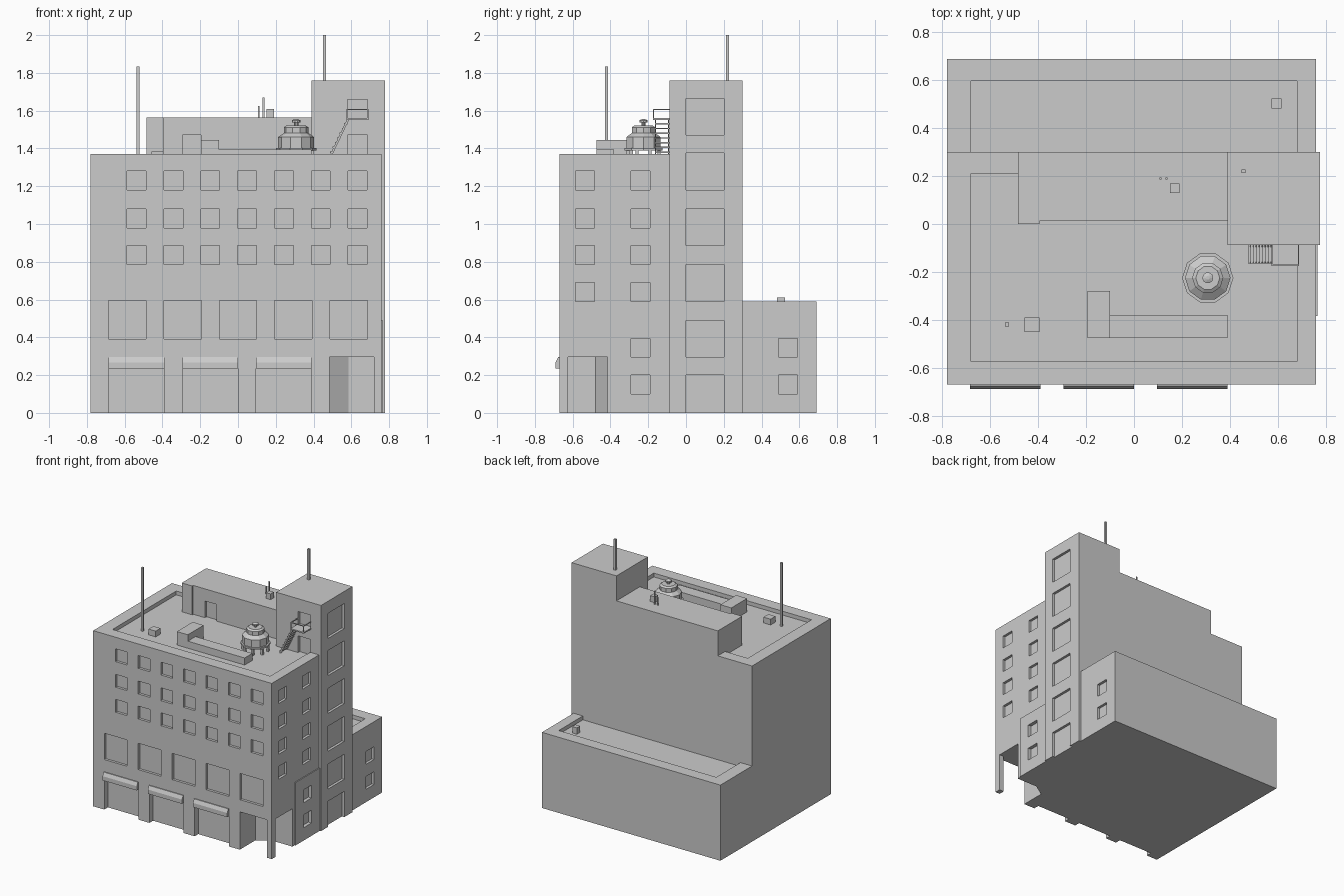
import bpy, bmesh
from math import cos, sin, tau
from mathutils import Vector

cube = bpy.data.objects.get("Cube")
if cube:
    bpy.data.objects.remove(cube, do_unlink=True)

GREY = (0.6, 0.6, 0.6, 1)
concrete = bpy.data.materials.new("light_grey")
concrete.use_nodes = True
concrete.diffuse_color = GREY
concrete.node_tree.nodes["Principled BSDF"].inputs["Base Color"].default_value = GREY


def finish(name, bm):
    bmesh.ops.recalc_face_normals(bm, faces=bm.faces[:])
    mesh = bpy.data.meshes.new(name)
    bm.to_mesh(mesh)
    bm.free()
    mesh.materials.append(concrete)
    ob = bpy.data.objects.new(name, mesh)
    bpy.context.scene.collection.objects.link(ob)
    return ob


def boxes(name, spans):
    """One object from boxes given as (x0, x1, y0, y1, z0, z1)."""
    bm = bmesh.new()
    for x0, x1, y0, y1, z0, z1 in spans:
        for v in bmesh.ops.create_cube(bm, size=1)["verts"]:
            v.co = ((x0 + x1) / 2 + v.co.x * (x1 - x0),
                    (y0 + y1) / 2 + v.co.y * (y1 - y0),
                    (z0 + z1) / 2 + v.co.z * (z1 - z0))
    return finish(name, bm)


def prism(name, points, offset):
    bm = bmesh.new()
    face = bm.faces.new([bm.verts.new(p) for p in points])
    new = bmesh.ops.extrude_face_region(bm, geom=[face])["geom"]
    bmesh.ops.translate(bm, vec=Vector(offset),
                        verts=[g for g in new if isinstance(g, bmesh.types.BMVert)])
    return finish(name, bm)


def combine(ob, other, operation):
    other.hide_render = True
    mod = ob.modifiers.new(operation.title(), "BOOLEAN")
    mod.operation, mod.solver, mod.object = operation, "EXACT", other
    bpy.context.view_layer.objects.active = ob
    bpy.ops.object.modifier_apply(modifier=mod.name)
    bpy.data.objects.remove(other, do_unlink=True)


# Main masses: the hollowed roofs come first, then the parts standing on them
ROOF, FLOOR, LEFT, RIGHT, FRONT, BACK = 1.37, 1.34, -0.78, 0.76, -0.67, 0.30
TOWER_X, TOWER_Y = 0.777, -0.087
building = boxes("building", [(LEFT, RIGHT, FRONT, BACK, 0, ROOF)])
combine(building, boxes("roof_hollow", [(-0.68, 0.68, -0.575, 0.21, FLOOR, 1.5)]), "DIFFERENCE")
wing = boxes("rear_wing", [(LEFT, RIGHT, BACK, 0.69, 0, 0.59)])
combine(wing, boxes("wing_hollow", [(-0.68, 0.68, 0.2, 0.597, 0.56, 0.8)]), "DIFFERENCE")
combine(building, wing, "UNION")
combine(building, boxes("penthouse", [(-0.45, 0.45, 0.0125, BACK, 1.3, 1.565)]), "UNION")
combine(building, boxes("penthouse_end", [(-0.485, -0.395, 0, BACK, 1.3, 1.565)]), "UNION")
combine(building, boxes("tower", [(0.39, TOWER_X, TOWER_Y, BACK, 0, 1.76)]), "UNION")
combine(building, boxes("side_panel", [(0.7, 0.767, -0.385, -0.05, 0, 0.49)]), "UNION")

# Window, door and shop openings
D = 0.02
openings = []


def front_opening(x, width, z0, z1, y=FRONT, depth=D):
    openings.append((x, x + width, y - 0.04, y + depth, z0, z1))


def side_opening(y, width, z0, z1, x=RIGHT):
    openings.append((x - D, x + 0.04, y, y + width, z0, z1))


for z in (0.785, 0.98, 1.18):
    for i in range(7):
        front_opening(-0.587 + i * 0.195, 0.1, z, z + 0.1)
for i in range(5):
    front_opening(-0.685 + i * 0.293, 0.198, 0.39, 0.595)
for z in (0.59, 0.785, 0.98, 1.18):
    side_opening(-0.585, 0.1, z, z + 0.1)
for z in (0.1, 0.295, 0.59, 0.785, 0.98, 1.18):
    side_opening(-0.29, 0.1, z, z + 0.1)
for z in (0.1, 0.295):
    side_opening(0.49, 0.1, z, z + 0.1)
for z in (0.295, 0.59, 0.885, 1.18, 1.47):
    side_opening(0, 0.2, z, z + 0.195, TOWER_X)
side_opening(0, 0.2, -0.05, 0.2, TOWER_X)
front_opening(0.58, 0.105, 1.56, 1.66, TOWER_Y)
front_opening(0.58, 0.105, FLOOR, 1.47, TOWER_Y)
front_opening(-0.295, 0.1, FLOOR, 1.47, 0.0125)
BAYS = (-0.685, -0.295, 0.095)
for x in BAYS:
    front_opening(x, 0.295, -0.05, 0.235, depth=0.045)
combine(building, boxes("openings", openings), "DIFFERENCE")

# Corner entrance that leaves a post standing at the corner
plan = [(0.485, -0.7), (0.72, -0.7), (0.72, -0.625), (0.8, -0.625),
        (0.8, -0.415), (0.585, -0.415), (0.485, -0.48)]
combine(building, prism("entrance", [(x, y, -0.1) for x, y in plan], (0, 0, 0.395)), "DIFFERENCE")

# Awnings over the shop bays
for i, x in enumerate(BAYS):
    side = [(-0.665, 0.235), (-0.69, 0.235), (-0.69, 0.268), (-0.677, 0.295), (-0.665, 0.295)]
    prism(f"awning_{i + 1}", [(x, y, z) for y, z in side], (0.295, 0, 0))

# Roof equipment
boxes("duct_head", [(-0.195, -0.1, -0.475, -0.28, FLOOR, 1.445)])
boxes("long_duct", [(-0.1, 0.39, -0.475, -0.38, FLOOR, 1.395)])
boxes("roof_vent", [(-0.457, -0.395, -0.45, -0.39, FLOOR, 1.385)])
boxes("wing_vent", [(0.575, 0.615, 0.483, 0.523, 0.56, 0.61)])
boxes("penthouse_vent", [(0.15, 0.19, 0.13, 0.17, 1.56, 1.61)])


def mast(name, x, y, z0, z1, r):
    boxes(name, [(x - r, x + r, y - r, y + r, z0, z1)])


mast("roof_mast", -0.53, -0.42, FLOOR, 1.835, 0.008)
mast("tower_mast", 0.457, 0.22, 1.755, 2.0, 0.008)
mast("short_aerial", 0.11, 0.19, 1.56, 1.625, 0.004)
mast("tall_aerial", 0.135, 0.19, 1.56, 1.67, 0.004)

# Water tank: stacked rings, with legs below
TX, TY, SIDES = 0.308, -0.225, 10
profile = [(0.107, 1.39), (0.107, 1.403), (0.095, 1.403), (0.095, 1.46), (0.065, 1.482),
           (0.065, 1.512), (0.05, 1.522), (0.011, 1.522), (0.011, 1.537), (0.023, 1.537),
           (0.023, 1.549), (0.008, 1.555)]
bm = bmesh.new()
rings = [[bm.verts.new((TX + r * cos(tau * i / SIDES), TY + r * sin(tau * i / SIDES), z))
          for i in range(SIDES)] for r, z in profile]
for low, high in zip(rings, rings[1:]):
    for i in range(SIDES):
        j = (i + 1) % SIDES
        bm.faces.new((low[i], low[j], high[j], high[i]))
bm.faces.new(rings[0])
bm.faces.new(rings[-1])
finish("water_tank", bm)
for i in range(8):
    a = tau * (i + 0.5) / 8
    mast(f"tank_leg_{i + 1}", TX + 0.09 * cos(a), TY + 0.09 * sin(a), FLOOR, 1.395, 0.008)

# Outside stair with a railed landing on the tower
PX0, PX1, PY0 = 0.575, 0.69, -0.175
boxes("stair_landing", [(PX0, PX1, PY0, TOWER_Y, 1.55, 1.56)])
T = 0.006
rails = [(PX0, PX1, PY0, PY0 + T, 1.604, 1.61), (PX1 - T, PX1, PY0, TOWER_Y, 1.604, 1.61),
         (PX0, PX0 + T, PY0, TOWER_Y, 1.604, 1.61)]
rails += [(x, x + T, PY0, PY0 + T, 1.555, 1.61) for x in (PX0, PX1 - T)]
boxes("landing_rail", rails)
STEPS = 8
boxes("stair_treads", [(0.475 + 0.0125 * i, 0.492 + 0.0125 * i, -0.165, TOWER_Y,
                        1.352 + 0.025 * i, 1.359 + 0.025 * i) for i in range(STEPS)])
for name, y in (("outer_stringer", -0.165), ("inner_stringer", -0.095)):
    prism(name, [(0.475, y, FLOOR), (0.487, y, FLOOR), (0.587, y, 1.55), (0.575, y, 1.55)], (0, T, 0))
